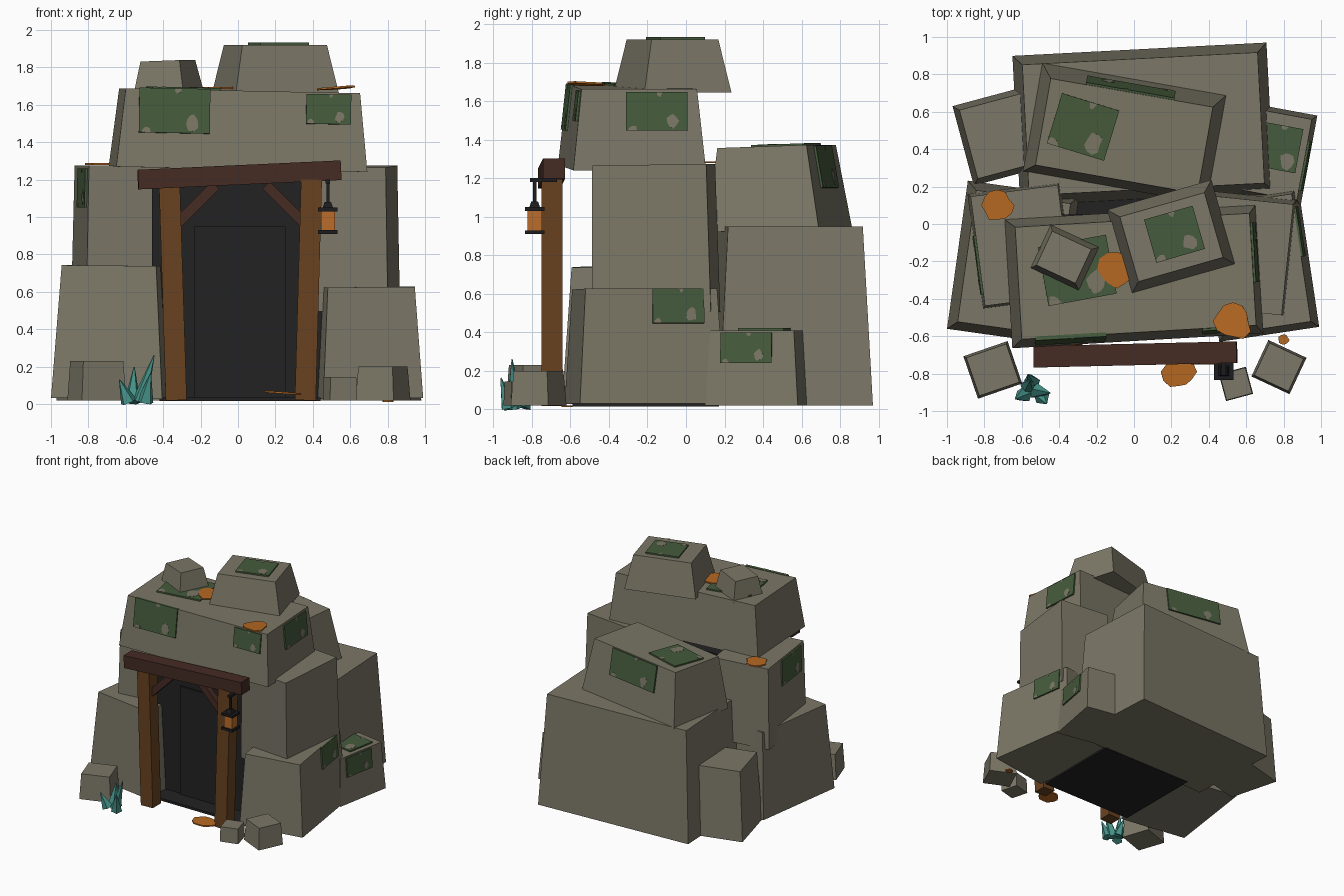
import bpy, bmesh, math, random
from mathutils import Matrix, Vector

cube = bpy.data.objects.get("Cube")
if cube:
    bpy.data.objects.remove(cube)
rng = random.Random(4)


def material(name, r, g, b):
    m = bpy.data.materials.new(name)
    m.use_nodes = True
    m.diffuse_color = (r, g, b, 1)
    m.node_tree.nodes["Principled BSDF"].inputs["Base Color"].default_value = (r, g, b, 1)
    return m


STONE = material("stone", .2, .185, .135)
MOSS = material("moss_green", .06, .105, .045)
WOOD = material("post_wood", .14, .055, .015)
DARKWOOD = material("beam_wood", .06, .024, .017)
BLACK = material("cave_black", .016, .016, .016)
IRON = material("iron", .012, .012, .014)
GLOW = material("lantern_orange", .5, .15, .025)
LEAF = material("leaf_orange", .47, .14, .016)
TEAL = material("crystal_teal", .06, .29, .25)


def finish(name, bm, mat, matrix=Matrix()):
    bmesh.ops.recalc_face_normals(bm, faces=bm.faces)
    mesh = bpy.data.meshes.new(name)
    bm.to_mesh(mesh)
    bm.free()
    mesh.materials.append(mat)
    ob = bpy.data.objects.new(name, mesh)
    bpy.context.collection.objects.link(ob)
    ob.matrix_world = matrix
    return ob


def rot(deg, axis):
    return Matrix.Rotation(math.radians(deg), 4, axis)


class Block:
    """Box standing on z0, narrowing by inset on every side at the top."""

    def __init__(self, name, x, y, z0, z1, w, d, yaw=0, inset=0, tilt_x=0, tilt_y=0, mat=STONE):
        self.w, self.d, self.h, self.inset = w, d, z1 - z0, inset
        self.z0 = z0
        self.m = Matrix.Translation((x, y, z0)) @ rot(yaw, 'Z') @ rot(tilt_x, 'X') @ rot(tilt_y, 'Y')
        bm = bmesh.new()
        bmesh.ops.create_cube(bm, size=1)
        for v in bm.verts:
            k = 2 * inset if v.co.z > 0 else 0
            v.co = (v.co.x * (w - k), v.co.y * (d - k), (v.co.z + .5) * self.h)
        finish(name, bm, mat, self.m)

    def side(self, face, u, z):
        """Frame on a side: 0 front, 1 left, 2 back, 3 right."""
        half = (self.d if face % 2 == 0 else self.w) / 2
        rise = z - self.z0
        lean = math.degrees(math.atan2(self.inset, self.h))
        place = Matrix.Translation((u, -(half - self.inset * rise / self.h), rise))
        return self.m @ rot(90 * face, 'Z') @ place @ rot(90 - lean, 'X')

    def top(self, u, v, yaw=0):
        return self.m @ Matrix.Translation((u, v, self.h)) @ rot(yaw, 'Z')


def slab(bm, points, z0, z1):
    low = [bm.verts.new((x, y, z0)) for x, y in points]
    face = bm.faces.new(low)
    new = bmesh.ops.extrude_face_region(bm, geom=[face])["geom"]
    for v in new:
        if isinstance(v, bmesh.types.BMVert):
            v.co.z = z1


def moss(name, frame, w, h):
    """Mossy plate with bare stone spots, clipped to its outline."""
    bm = bmesh.new()
    a, b = w / 2, h / 2
    slab(bm, [(-a, -b), (a, -b), (a, b), (-a, b)], -.01, .012)
    finish(name, bm, MOSS, frame)
    bm = bmesh.new()
    for fx, fy, size in ((.5, -.5, .26), (-.8, -1, .2), (.1, .95, .12)):
        pts = []
        for i in range(9):
            t = math.tau * i / 9
            r = size * h * rng.uniform(.7, 1.1) * .8
            x = fx * a + r * .8 * math.cos(t)
            y = fy * b + r * math.sin(t)
            pts.append((max(-a, min(a, x)), max(-b, min(b, y))))
        unique = list(dict.fromkeys(pts))
        slab(bm, unique, .0125, .014)
    finish(name + "_bare_spots", bm, STONE, frame)


def leaf(name, x, y, z, radius, tilt_x=0, tilt_y=0):
    bm = bmesh.new()
    pts = []
    for i in range(12):
        r = radius * rng.uniform(.8, 1.1)
        pts.append((r * math.cos(math.tau * i / 12), r * math.sin(math.tau * i / 12)))
    slab(bm, pts, 0, .01)
    finish(name, bm, LEAF, Matrix.Translation((x, y, z)) @ rot(tilt_x, 'X') @ rot(tilt_y, 'Y'))


def bar(name, a, b, w, d, mat):
    """Square timber running from a to b."""
    a, b = Vector(a), Vector(b)
    axis = (b - a).normalized()
    across = Vector((0, 1, 0)).cross(axis).normalized()
    deep = axis.cross(across)
    m = Matrix((across, deep, axis)).transposed().to_4x4()
    m.translation = (a + b) / 2
    bm = bmesh.new()
    bmesh.ops.create_cube(bm, size=1)
    bmesh.ops.scale(bm, vec=(w, d, (b - a).length), verts=bm.verts)
    finish(name, bm, mat, m)


# Stacked boulders
Block("lower_right_boulder", -.647, -.206, .03, .74, .6, .8, -8, .045, 0, .5)
lower_left = Block("lower_left_boulder", .667, -.214, .03, .625, .54, .76, 8.5, .035, 0, -.5)
mid_right = Block("middle_right_boulder", -.602, -.115, .6, 1.275, .5, .62, 7.5, .015)
Block("middle_left_boulder", .6, -.155, .5, 1.27, .47, .62, -6, .012, 1)
Block("back_boulder", .05, .535, .02, .95, 1.36, .8, 3, .05)
upper_back = Block("upper_back_boulder", -.05, .485, .93, 1.365, 1, .59, -10, .06, 2)
Block("back_right_rock", -.696, .476, .02, .6, .45, .44, 15, .03)
back_left = Block("back_left_rock", .729, .377, .02, .41, .42, .49, -10.5, .025)
lintel = Block("lintel_boulder", 0, -.28, 1.255, 1.675, 1.345, .69, 3.4, .045, 0, 1.2)
crown = Block("crown_boulder", .2, -.07, 1.645, 1.92, .58, .47, 16, .055)
Block("crown_small_rock", -.37, -.18, 1.67, 1.835, .29, .26, -25, .03, 0, -2)

# Loose rocks by the entrance
Block("loose_rock_right", -.755, -.78, .02, .23, .25, .24, 19, .012)
Block("loose_rock_left", .775, -.765, .02, .2, .225, .215, -25, .012)
Block("loose_rock_small", .545, -.855, .02, .145, .15, .15, 15, .004)

# Moss plates
moss("moss_lintel_front_a", lintel.side(0, -.365, 1.56), .38, .24)
moss("moss_lintel_front_b", lintel.side(0, .46, 1.585), .24, .16)
moss("moss_lintel_side", lintel.side(1, .09, 1.56), .32, .2)
moss("moss_lintel_top", lintel.top(-.31, .05, 7), .37, .32)
moss("moss_crown_top", crown.top(.02, .01), .27, .24)
moss("moss_back_top", upper_back.top(-.225, .01, -7), .32, .28)
moss("moss_back_face", upper_back.side(2, .01, 1.25), .48, .22)
moss("moss_middle_side", mid_right.side(3, .075, 1.155), .32, .21)
moss("moss_lower_side", lower_left.side(1, .14, .535), .27, .18)
moss("moss_rock_top", back_left.top(.04, .04), .22, .24)
moss("moss_rock_side", back_left.side(1, -.03, .32), .27, .16)

# Dark cave interior
Block("cave_hollow", 0, -.19, .03, 1.22, .92, .48, mat=BLACK)
Block("cave_inner_door", .01, -.434, .03, .95, .49, .02, mat=BLACK)
Block("cave_floor", .01, -.21, .015, .035, .86, .76, mat=BLACK)

# Timber door frame
bar("right_post", (-.33, -.695, .02), (-.367, -.695, 1.19), .112, .11, WOOD)
bar("left_post", (.36, -.695, .02), (.393, -.695, 1.2), .112, .11, WOOD)
bar("top_beam", (-.535, -.71, 1.2), (.55, -.685, 1.25), .105, .115, DARKWOOD)
bar("right_brace", (-.32, -.69, .97), (-.12, -.69, 1.17), .055, .05, DARKWOOD)
bar("left_brace", (.35, -.69, .97), (.15, -.69, 1.17), .055, .05, DARKWOOD)

# Hanging lantern
LX, LY = .48, -.785
Block("lantern_arm", LX, -.74, 1.18, 1.2, .025, .14, mat=IRON)
Block("lantern_hanger", LX, LY, 1.05, 1.2, .016, .016, mat=IRON)
Block("lantern_cap", LX, LY, 1.03, 1.05, .105, .1, mat=IRON)
Block("lantern_crown", LX, LY, 1.05, 1.08, .055, .055, inset=.01, mat=IRON)
Block("lantern_glass", LX, LY, .93, 1.03, .075, .075, mat=GLOW)
Block("lantern_base", LX, LY, .91, .93, .105, .1, mat=IRON)

# Fallen leaves
leaf("leaf_middle", -.73, .1, 1.278, .083)
leaf("leaf_lintel_back", -.09, -.24, 1.685, .1)
leaf("leaf_lintel_front", .53, -.52, 1.685, .1, -2, -4)
leaf("leaf_ground", .24, -.79, .055, .09, 0, 4)
leaf("leaf_ground_small", .8, -.62, .012, .03)
leaf("leaf_by_post", -.35, -.62, .1, .04, -50)

# Crystal cluster fanning out of the ground
for i, (dx, dy, height, lean_x, lean_y) in enumerate((
        (.02, 0, .26, 3, 17), (-.02, .02, .19, -10, 3), (-.04, -.02, .13, 12, -22),
        (.05, -.03, .16, 15, 10), (0, .04, .15, -18, -8))):
    bm = bmesh.new()
    bmesh.ops.create_cone(bm, segments=5, radius1=.045, radius2=.003, depth=height, cap_ends=True,
                          matrix=Matrix.Translation((0, 0, height / 2)))
    finish("crystal_%d" % (i + 1), bm, TEAL,
           Matrix.Translation((-.545 + dx, -.89 + dy, .012)) @ rot(lean_x, 'X') @ rot(lean_y, 'Y'))
